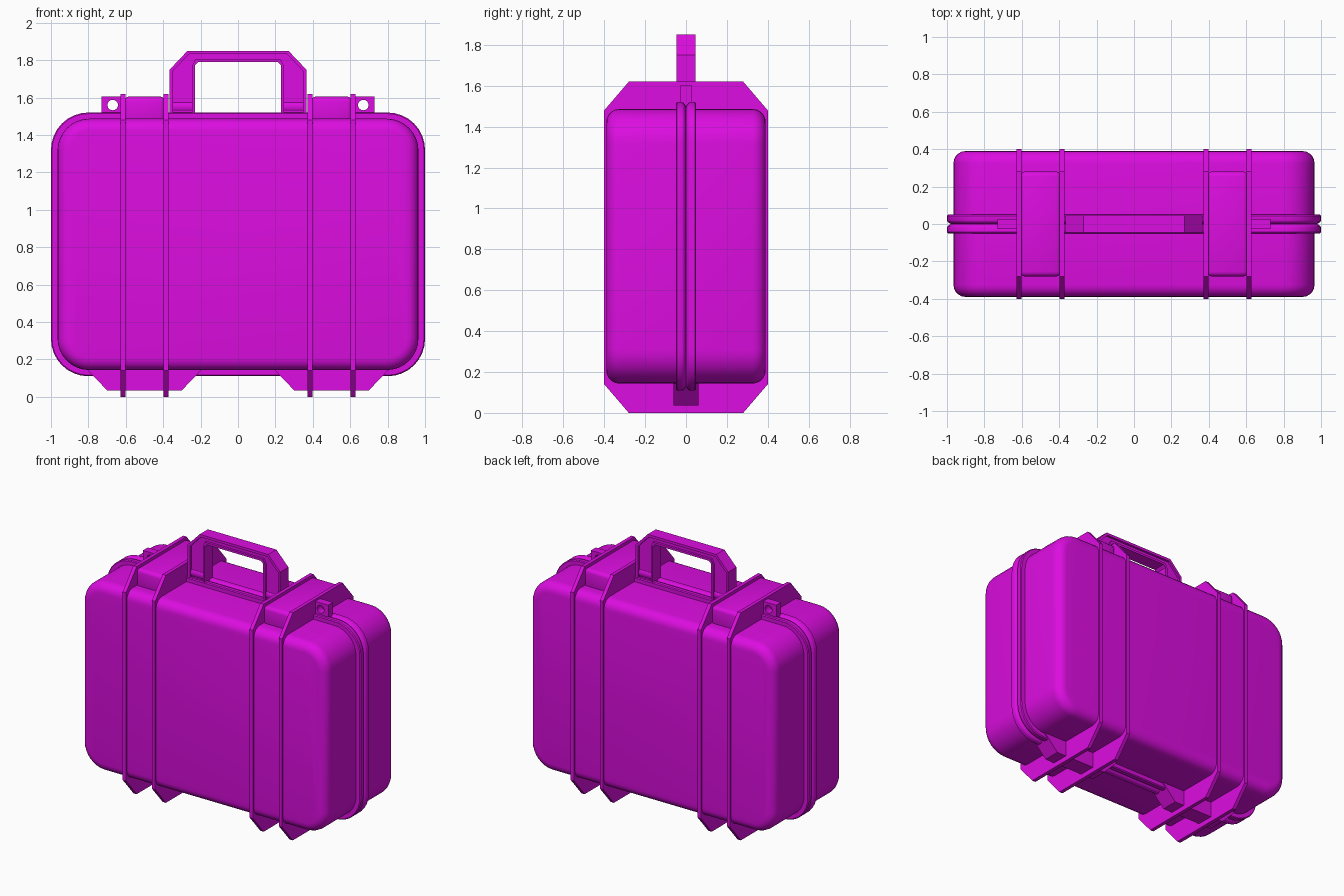
import bpy
import bmesh
import math
from mathutils import Vector

cube = bpy.data.objects.get("Cube")
if cube:
    bpy.data.objects.remove(cube, do_unlink=True)

COLOR = (0.72, 0.004, 0.75, 1)
mat = bpy.data.materials.new("magenta_plastic")
mat.use_nodes = True
mat.diffuse_color = COLOR
mat.node_tree.nodes["Principled BSDF"].inputs["Base Color"].default_value = COLOR

MID_Z = 0.815


def finish(name, bm, bevel=0):
    if bevel:
        bmesh.ops.bevel(bm, geom=bm.edges[:], offset=bevel, segments=3,
                        profile=0.5, affect='EDGES')
    bmesh.ops.recalc_face_normals(bm, faces=bm.faces)
    me = bpy.data.meshes.new(name)
    bm.to_mesh(me)
    bm.free()
    me.materials.append(mat)
    me.shade_smooth()
    me.set_sharp_from_angle(angle=math.radians(40))
    ob = bpy.data.objects.new(name, me)
    bpy.context.collection.objects.link(ob)
    return ob


def loft(name, rings, closed=False):
    """Skin rings of points; cap the ends unless closed on itself."""
    bm = bmesh.new()
    loops = [[bm.verts.new(p) for p in ring] for ring in rings]
    n = len(loops[0])
    pairs = list(zip(loops, loops[1:]))
    if closed:
        pairs.append((loops[-1], loops[0]))
    else:
        bm.faces.new(loops[0])
        bm.faces.new(loops[-1])
    for a, b in pairs:
        for i in range(n):
            j = (i + 1) % n
            bm.faces.new((a[i], a[j], b[j], b[i]))
    return finish(name, bm)


def rounded(y, hx, hz, r, steps=8):
    """Rounded rectangle in the XZ plane at depth y."""
    pts = []
    for k, (sx, sz) in enumerate([(1, 1), (-1, 1), (-1, -1), (1, -1)]):
        for s in range(steps + 1):
            a = math.pi / 2 * (k + s / steps)
            pts.append((sx * (hx - r) + r * math.cos(a), y,
                        MID_Z + sz * (hz - r) + r * math.sin(a)))
    return pts


def prism_xz(name, pts, y0, y1):
    return loft(name, [[(x, y, z) for x, z in pts] for y in (y0, y1)])


def box(name, lo, hi, bevel):
    bm = bmesh.new()
    bmesh.ops.create_cube(bm, size=1)
    lo, hi = Vector(lo), Vector(hi)
    for v in bm.verts:
        v.co = Vector([(a + b) / 2 + c * (b - a) for a, b, c in zip(lo, hi, v.co)])
    return finish(name, bm, bevel)


# Two half shells with rounded outer edges, each with a sealing lip
EDGE = 0.065
for side, sy in (("front", -1), ("back", 1)):
    rings = [rounded(0, 0.965, 0.672, 0.17)]
    for k in range(6):
        a = math.pi / 2 * k / 5
        inset = EDGE * (1 - math.cos(a))
        rings.append(rounded(sy * (0.39 - EDGE + EDGE * math.sin(a)),
                             0.965 - inset, 0.672 - inset, 0.17 - inset))
    loft(side + "_shell", rings)

    lip = [(0, 0.02), (0.012, 0.003), (0.02, 0), (0.044, 0), (0.05, 0.006), (0.05, 0.05)]
    loft(side + "_lip", [rounded(sy * y, 1 - d, 0.705 - d, 0.2 - d) for y, d in lip])

# Vertical ribs wrapping the case
half = [(0.28, 0), (0.4, 0.14), (0.4, 1.48), (0.28, 1.62)]
rib = half + [(-y, z) for y, z in reversed(half)]
for side, sx in (("left", 1), ("right", -1)):
    for label, x in (("inner", 0.385), ("outer", 0.615)):
        loft(f"{side}_{label}_rib",
             [[(sx * x + d, y, z) for y, z in rib] for d in (-0.013, 0.013)])

    # Latch between each pair of ribs
    box(side + "_latch", (sx * 0.5 - 0.11, -0.28, 1.46),
        (sx * 0.5 + 0.11, 0.28, 1.605), 0.025)

    # Padlock tab with a round hole
    hole, edge = [], []
    for k in range(24):
        a = math.tau * k / 24
        c, s = math.cos(a), math.sin(a)
        m = max(abs(c), abs(s))
        hole.append((sx * (0.67 + 0.028 * c), 1.56 + 0.028 * s))
        edge.append((sx * (0.668 + 0.062 * c / m), 1.55 + 0.055 * s / m))
    loft(side + "_lock_tab",
         [[(x, y, z) for x, z in ring] for ring, y in
          ((edge, -0.027), (hole, -0.027), (hole, 0.027), (edge, 0.027))], closed=True)

    # Tapered foot
    prism_xz(side + "_foot",
             [(sx * x, z) for x, z in ((0.82, 0.16), (0.7, 0.035), (0.3, 0.035), (0.18, 0.16))],
             -0.06, 0.06)

    # Hinge barrel at the base of the handle leg
    loft(side + "_handle_hinge",
         [[(sx * x, 0.038 * math.cos(math.tau * k / 20), 1.55 + 0.038 * math.sin(math.tau * k / 20))
           for k in range(20)] for x in (0.235, 0.36)])


# Handle: thin web with raised flanges along both borders
def outer_path(d):
    return [(0.365 - d, 1.5), (0.365 - d, 1.75 - 0.42 * d), (0.27 - 0.42 * d, 1.85 - d)]


def inner_path(d):
    return [(0.23 + d, 1.5), (0.23 + d, 1.772), (0.213 + d, 1.79 + d)]


def arch(outer, inner):
    full = [outer + [(-x, z) for x, z in reversed(outer)],
            inner + [(-x, z) for x, z in reversed(inner)]]
    return full[0] + full[1][::-1]


prism_xz("handle_web", arch(outer_path(0.005), inner_path(0.005)), -0.03, 0.03)
prism_xz("handle_outer_flange", arch(outer_path(0), outer_path(0.018)), -0.046, 0.046)
prism_xz("handle_inner_flange", arch(inner_path(0.015), inner_path(0)), -0.046, 0.046)
